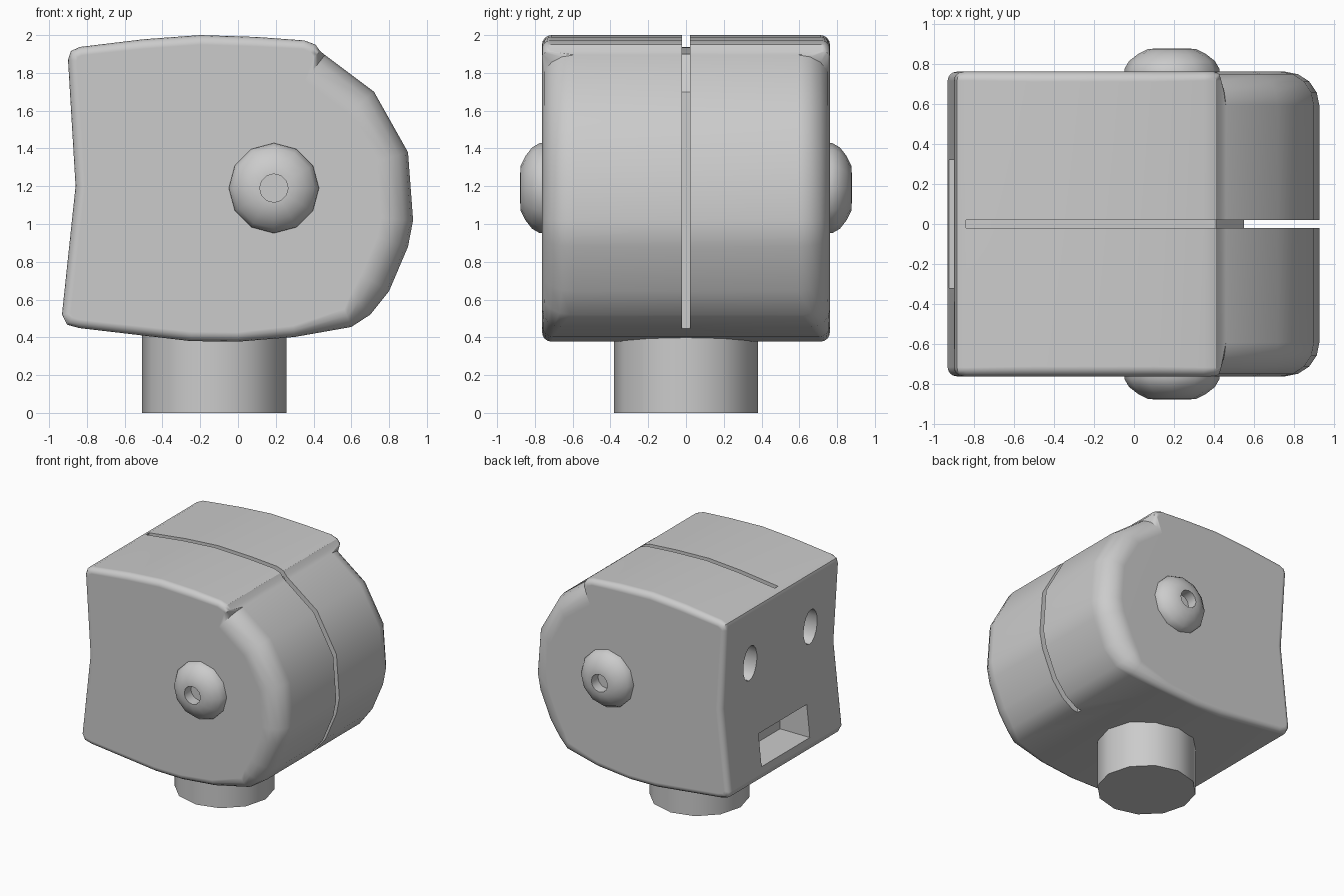
import bpy, bmesh, math
from mathutils import Vector, Matrix

if "Cube" in bpy.data.objects:
    bpy.data.objects.remove(bpy.data.objects["Cube"], do_unlink=True)

grey = bpy.data.materials.new("plain grey")
grey.use_nodes = True
colour = (0.6, 0.6, 0.6, 1)
grey.diffuse_color = colour
grey.node_tree.nodes["Principled BSDF"].inputs["Base Color"].default_value = colour


def make(name, bm):
    bmesh.ops.recalc_face_normals(bm, faces=bm.faces)
    mesh = bpy.data.meshes.new(name)
    bm.to_mesh(mesh)
    bm.free()
    mesh.materials.append(grey)
    obj = bpy.data.objects.new(name, mesh)
    bpy.context.collection.objects.link(obj)
    return obj


def select(obj):
    bpy.ops.object.select_all(action='DESELECT')
    obj.select_set(True)
    bpy.context.view_layer.objects.active = obj


def smooth(obj, degrees):
    select(obj)
    bpy.ops.object.shade_smooth_by_angle(angle=math.radians(degrees))


def loft(name, rings):
    """Skin a list of closed rings and cap both ends."""
    bm = bmesh.new()
    loops = [[bm.verts.new(p) for p in ring] for ring in rings]
    count = len(loops[0])
    for a, b in zip(loops, loops[1:]):
        for i in range(count):
            j = (i + 1) % count
            bm.faces.new((a[i], a[j], b[j], b[i]))
    bm.faces.new(loops[0])
    bm.faces.new(loops[-1])
    return make(name, bm)


def inward(points):
    """Mitred inward direction at each point of a clockwise outline."""
    result = []
    for i, p in enumerate(points):
        d1 = (p - points[i - 1]).normalized()
        d2 = (points[(i + 1) % len(points)] - p).normalized()
        n1, n2 = Vector((d1.y, -d1.x)), Vector((d2.y, -d2.x))
        result.append((n1 + n2) / (1 + n1.dot(n2)))
    return result


def cut(target, cutter):
    select(target)
    mod = target.modifiers.new("cut", 'BOOLEAN')
    mod.operation = 'DIFFERENCE'
    mod.solver = 'EXACT'
    mod.object = cutter
    bpy.ops.object.modifier_apply(modifier=mod.name)
    bpy.data.objects.remove(cutter, do_unlink=True)


# Head: side outline (x, z, edge radius), small radius in front, large behind
outline = [
    (-0.86, 1.2, .05), (-0.90, 1.87, .045), (-0.885, 1.915, .045), (-0.84, 1.937, .045),
    (-0.5, 1.978, .05), (-0.2, 2.0, .05), (0.1, 1.99, .05), (0.35, 1.972, .045),
    (0.41, 1.95, .045), (0.435, 1.915, .045),
    (0.46, 1.895, .17), (0.72, 1.7, .17), (0.9, 1.38, .17), (0.927, 1.02, .17),
    (0.9, 0.88, .17), (0.8, 0.645, .17), (0.7, 0.52, .15), (0.6, 0.455, .1),
    (0.3, 0.402, .06), (0, 0.377, .05), (-0.25, 0.38, .05), (-0.84, 0.449, .045),
    (-0.905, 0.467, .045), (-0.932, 0.52, .045)]
points = [Vector((x, z)) for x, z, r in outline]
inner = inward(points)
HALF, STEPS = 0.762, 4


def head_ring(step, side):
    a = math.radians(90 * step / STEPS)
    ring = []
    for p, n, (_, _, r) in zip(points, inner, outline):
        q = p + n * r * (1 - math.cos(a))
        ring.append((q.x, side * (HALF - r * (1 - math.sin(a))), q.y))
    return ring


head = loft("head", [head_ring(s, -1) for s in range(STEPS, -1, -1)]
            + [head_ring(s, 1) for s in range(STEPS + 1)])

# Seam groove over the top and through the rounded back
seam = [(-0.84, 2.1), (-0.84, 1.89), (-0.2, 1.935), (0.41, 1.9),
        (0.55, 1.7), (0.55, 0.3), (1.1, 0.3), (1.1, 2.1)]
cut(head, loft("seam_cutter", [[(x, y, z) for x, z in seam] for y in (-0.021, 0.021)]))

# Oval eye sockets
for side in (-1, 1):
    bm = bmesh.new()
    place = (Matrix.Translation((-0.88, side * 0.4, 1.46))
             @ Matrix.Diagonal((1, 0.09, 0.15, 1)) @ Matrix.Rotation(math.pi / 2, 4, 'Y'))
    bmesh.ops.create_cone(bm, cap_ends=True, segments=16, radius1=1, radius2=1,
                          depth=0.24, matrix=place)
    cut(head, make("eye_cutter", bm))

# Rectangular mouth recess
bm = bmesh.new()
bmesh.ops.create_cube(bm, size=1, matrix=Matrix.Translation((-0.9, 0, 0.71))
                      @ Matrix.Diagonal((0.5, 0.64, 0.27, 1)))
cut(head, make("mouth_cutter", bm))
smooth(head, 32)
head.modifiers.new("normals", 'WEIGHTED_NORMAL').keep_sharp = True

# Domed ear discs with a small hole, as (radius, distance from the middle)
dome = [(0.24, 0.74), (0.238, 0.775), (0.215, 0.815), (0.17, 0.85),
        (0.12, 0.875), (0.075, 0.878), (0.075, 0.79)]
for label, side in (("right_side", -1), ("left_side", 1)):
    rings = []
    for r, y in dome:
        angles = [2 * math.pi * (i + 0.5) / 12 + math.pi / 12 for i in range(12)]
        rings.append([(0.19 + r * math.cos(a), side * y, 1.19 + r * math.sin(a))
                      for a in angles])
    smooth(loft("ear_disc_" + label, rings), 40)

# Neck
bm = bmesh.new()
bmesh.ops.create_cone(bm, cap_ends=True, segments=12, radius1=0.382, radius2=0.382,
                      depth=0.46, matrix=Matrix.Translation((-0.125, 0, 0.23)))
smooth(make("neck", bm), 40)
